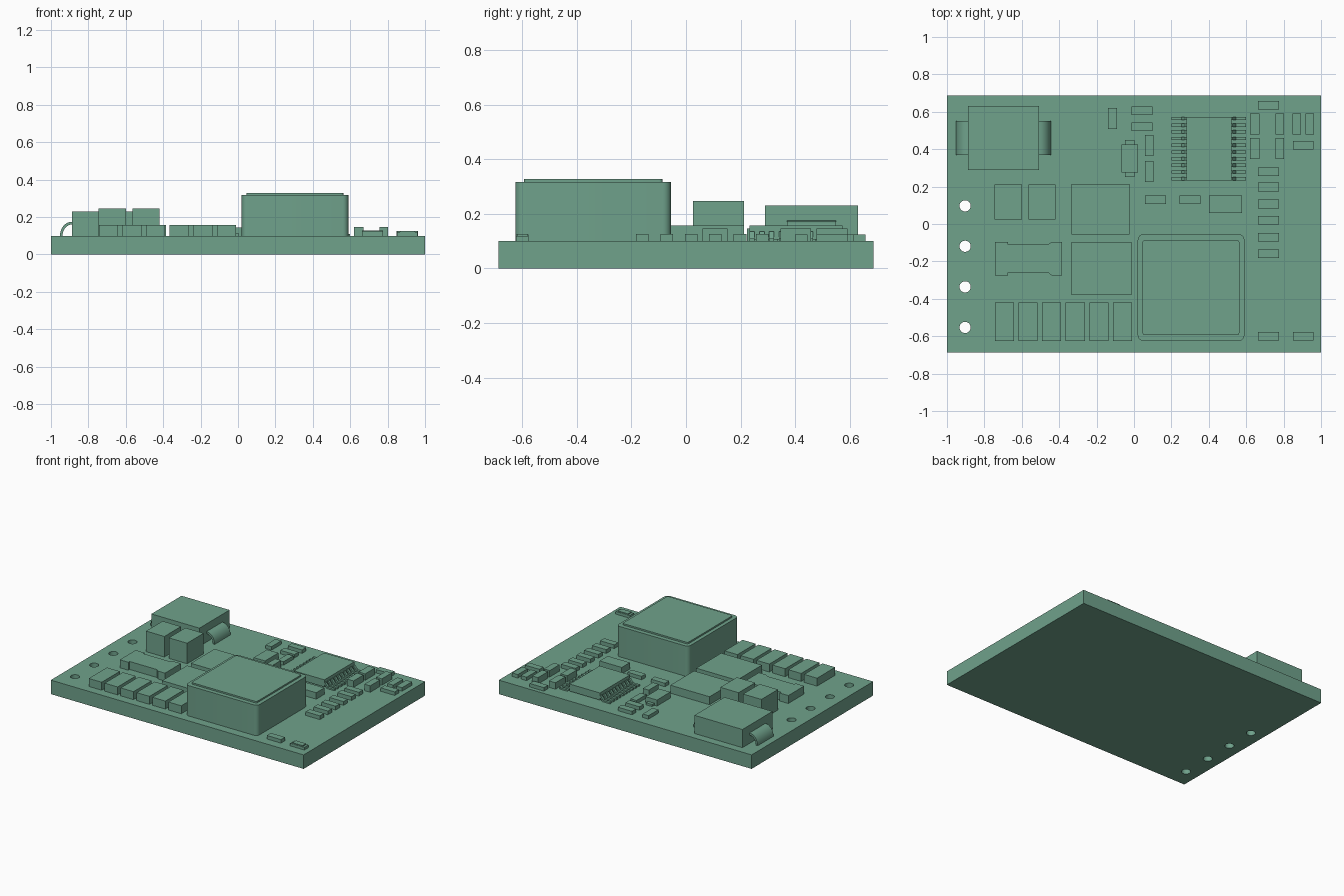
import bpy, bmesh, math

if "Cube" in bpy.data.objects:
    bpy.data.objects.remove(bpy.data.objects["Cube"])

TOP = 0.1       # upper face of the board
green = bpy.data.materials.new("board_green")
green.diffuse_color = (.16, .36, .26, 1)
green.use_nodes = True
green.node_tree.nodes["Principled BSDF"].inputs["Base Color"].default_value = green.diffuse_color


def prism(name, pts, lo, hi, axis='Z'):
    """Extrude a closed profile: XY points along Z, or XZ points along Y."""
    bm = bmesh.new()
    put = (lambda a, b, c: (a, b, c)) if axis == 'Z' else (lambda a, b, c: (a, c, b))
    low = [bm.verts.new(put(a, b, lo)) for a, b in pts]
    high = [bm.verts.new(put(a, b, hi)) for a, b in pts]
    bm.faces.new(low)
    bm.faces.new(high)
    n = len(pts)
    for i in range(n):
        j = (i + 1) % n
        bm.faces.new((low[i], low[j], high[j], high[i]))
    bmesh.ops.recalc_face_normals(bm, faces=bm.faces)
    me = bpy.data.meshes.new(name)
    bm.to_mesh(me)
    bm.free()
    me.materials.append(green)
    ob = bpy.data.objects.new(name, me)
    bpy.context.collection.objects.link(ob)
    return ob


def box(name, x0, x1, y0, y1, z1, z0=TOP):
    return prism(name, [(x0, y0), (x1, y0), (x1, y1), (x0, y1)], z0, z1)


def rounded_box(name, x0, x1, y0, y1, z0, z1, r, seg=6):
    pts = []
    for k, (cx, cy) in enumerate([(x1 - r, y1 - r), (x0 + r, y1 - r),
                                  (x0 + r, y0 + r), (x1 - r, y0 + r)]):
        for i in range(seg + 1):
            a = math.radians(90 * (k + i / seg))
            pts.append((cx + r * math.cos(a), cy + r * math.sin(a)))
    return smooth(prism(name, pts, z0, z1))


def smooth(ob):
    bpy.ops.object.select_all(action='DESELECT')
    bpy.context.view_layer.objects.active = ob
    ob.select_set(True)
    bpy.ops.object.shade_smooth_by_angle(angle=math.radians(30))
    return ob


# Board with four drilled holes, as a filled and extruded flat curve
def board():
    cu = bpy.data.curves.new("board", 'CURVE')
    cu.dimensions = '2D'
    cu.fill_mode = 'BOTH'
    cu.extrude = TOP / 2
    loops = [[(-1, -.687), (1, -.687), (1, .687), (-1, .687)]]
    for y in (.097, -.119, -.336, -.553):
        loops.append([(-.903 + .03 * math.cos(t * math.pi / 12),
                       y + .03 * math.sin(t * math.pi / 12)) for t in range(24)])
    for loop in loops:
        sp = cu.splines.new('POLY')
        sp.points.add(len(loop) - 1)
        for p, (x, y) in zip(sp.points, loop):
            p.co = (x, y, 0, 1)
        sp.use_cyclic_u = True
    ob = bpy.data.objects.new("board", cu)
    bpy.context.collection.objects.link(ob)
    ob.location.z = TOP / 2
    bpy.context.view_layer.objects.active = ob
    ob.select_set(True)
    bpy.ops.object.convert(target='MESH')
    ob = bpy.context.view_layer.objects.active
    # weld the curve's separate caps and walls into one sharp-edged solid
    bm = bmesh.new()
    bm.from_mesh(ob.data)
    bmesh.ops.remove_doubles(bm, verts=bm.verts, dist=1e-4)
    bmesh.ops.recalc_face_normals(bm, faces=bm.faces)
    bm.to_mesh(ob.data)
    bm.free()
    ob.data.materials.clear()
    ob.data.materials.append(green)
    smooth(ob)


board()

# Power diode with curved strip leads on both sides
box("power_diode_body", -.888, -.508, .29, .63, .23)
for side in (-1, 1):
    arc = [(math.cos(math.radians(a)), math.sin(math.radians(a))) for a in range(0, 91, 10)]
    outer = [(-.698 + side * (.19 + .064 * c), TOP + .075 * s) for c, s in arc]
    inner = [(-.698 + side * (.19 + .050 * c), TOP + .060 * s) for c, s in reversed(arc)]
    smooth(prism("power_diode_lead", outer + inner, .37, .55, 'Y'))

# Tall capacitors
for x in (-.745, -.565):
    box("tall_capacitor", x, x + .145, .025, .212, .247)

# Power chips
box("power_chip_upper", -.335, -.025, -.055, .213, .157)
box("power_chip_lower", -.335, -.013, -.38, -.097, .157)

# Waisted shunt resistor
prism("shunt_resistor", [(-.743, -.275), (-.675, -.275), (-.675, -.26), (-.46, -.26),
                         (-.44, -.275), (-.385, -.275), (-.385, -.095), (-.44, -.095),
                         (-.46, -.11), (-.675, -.11), (-.675, -.095), (-.743, -.095)], TOP, .157)

# Row of output capacitors
for i in range(6):
    x = -.743 + .126 * i
    box("row_capacitor", x, x + .102, -.625, -.42, .157)

# Transformer with raised lid
rounded_box("transformer_body", .02, .59, -.625, -.055, TOP, .317, .03)
rounded_box("transformer_lid", .046, .563, -.594, -.086, .317, .328, .012)

# Controller chip with gull-wing pins
box("controller_body", .28, .52, .233, .573, .157, .106)
wing = [(.2, .1), (.262, .1), (.28, .126), (.29, .126),
        (.29, .136), (.273, .136), (.254, .11), (.2, .11)]
for i in range(10):
    y = .242 + i * .0358
    for mirrored in (False, True):
        pts = [(.8 - x if mirrored else x, z) for x, z in wing]
        prism("controller_pin", pts, y - .009, y + .009, 'Y')

# Small diode and larger chip capacitor
box("small_diode_body", -.068, .022, .275, .425, .143)
box("small_diode_lead", -.047, .002, .25, .45, .115)
box("large_chip_capacitor", .402, .577, .06, .152, .146)


# Small chip parts: centre, upright flag, top height
def chip(x, y, upright, top, w=.023):
    hx, hy = (w, .056) if upright else (.056, w)
    box("chip_part", x - hx, x + hx, y - hy, y + hy, top)


for x, y, upright in [(-.115, .565, 1), (.043, .605, 0), (.043, .52, 0), (.082, .42, 1),
                      (.115, .13, 0), (.30, .13, 0), (.72, .635, 0), (.87, .535, 1),
                      (.94, .535, 1), (.905, .422, 0), (.72, -.60, 0)]:
    chip(x, y, upright, .125)
for y in (.28, .198, .107, .019, -.07, -.16):
    chip(.72, y, False, .127)
for y in (.535, .403):
    chip(.645, y, True, .146, .026)
    chip(.78, y, True, .146)
chip(.082, .28, True, .146)

# Corner resistor with raised centre
chip(.905, -.60, False, .119)
box("resistor_centre", .865, .945, -.62, -.58, .126)
